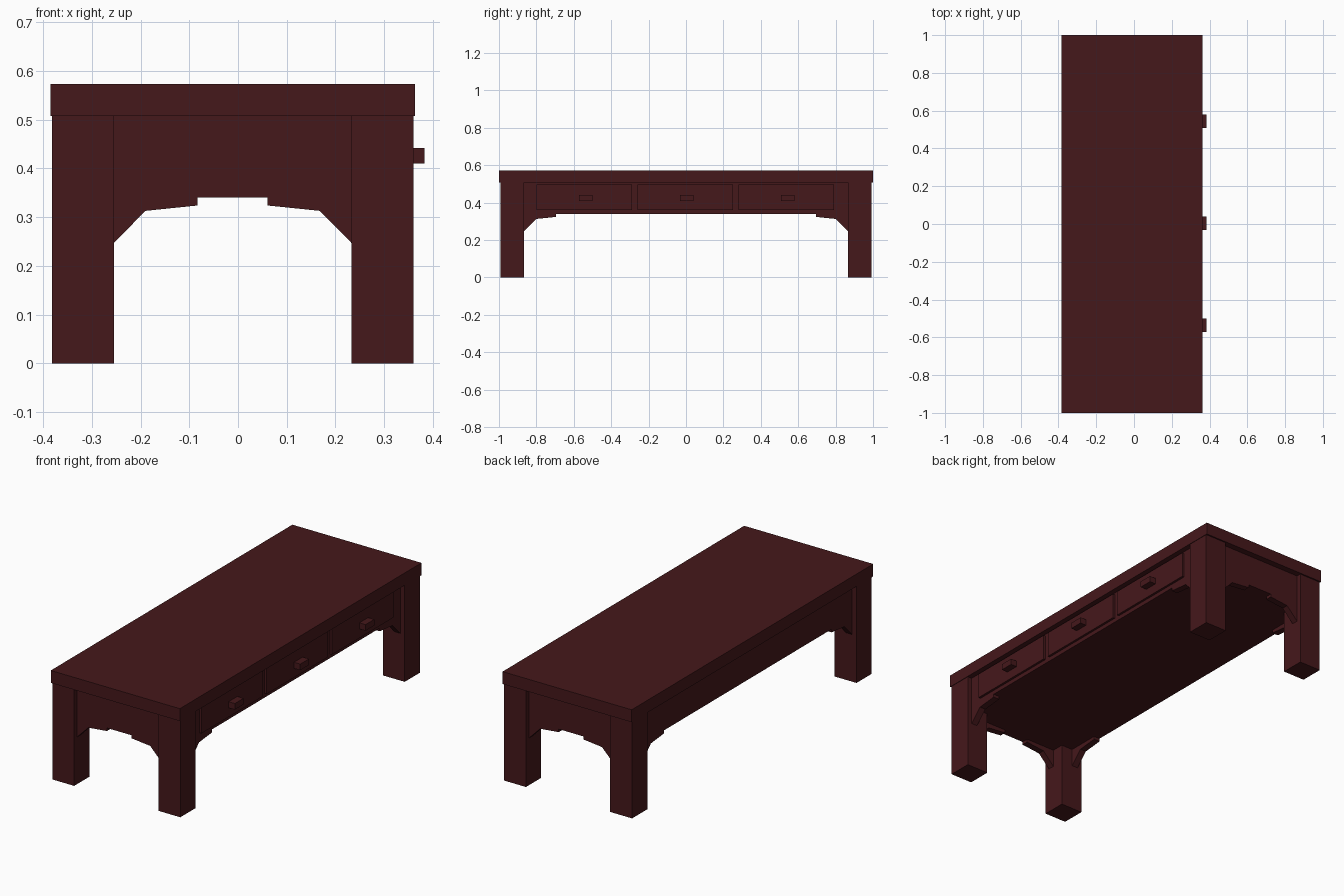
import bpy

if "Cube" in bpy.data.objects:
    bpy.data.objects.remove(bpy.data.objects["Cube"])

mat = bpy.data.materials.new("dark_red_wood")
mat.diffuse_color = (0.06, 0.009, 0.011, 1)
mat.use_nodes = True
mat.node_tree.nodes["Principled BSDF"].inputs["Base Color"].default_value = mat.diffuse_color

CX = -0.011                    # centre of the table body (pulls stick out on +x)
LEG_X, LEG_Y = 0.371, 0.992    # outer faces of legs, from body centre
IN_X, IN_Y = 0.244, 0.866      # inner faces of legs
RECESS, THICK = 0.025, 0.035   # apron set-back and bracket thickness
APRON_Z, TOP_Z = 0.34, 0.508


def mesh_object(name, verts, faces):
    mesh = bpy.data.meshes.new(name)
    mesh.from_pydata(verts, [], faces)
    mesh.materials.append(mat)
    obj = bpy.data.objects.new(name, mesh)
    bpy.context.collection.objects.link(obj)
    return obj


def box(name, x, y, z):
    verts = [(a, b, c) for a in x for b in y for c in z]
    faces = [(0, 1, 3, 2), (4, 6, 7, 5), (0, 4, 5, 1),
             (2, 3, 7, 6), (0, 2, 6, 4), (1, 5, 7, 3)]
    return mesh_object(name, verts, faces)


def mirror_four(obj):
    # mirror a +x +y part to all four corners about the body centre
    obj.location.x = CX
    pivot = bpy.data.objects.get("body_centre")
    mod = obj.modifiers.new("mirror", "MIRROR")
    mod.use_axis = (True, True, False)
    mod.mirror_object = pivot


pivot = bpy.data.objects.new("body_centre", None)
pivot.location.x = CX
pivot.hide_render = True
bpy.context.collection.objects.link(pivot)

# Table top
box("table_top", (CX - 0.374, CX + 0.374), (-1, 1), (TOP_Z, 0.573))

# Legs
mirror_four(box("legs", (IN_X, LEG_X), (IN_Y, LEG_Y), (0, TOP_Z)))

# Closed drawer case: one cross of two boxes fitting between the legs
ax, ay = LEG_X - RECESS, LEG_Y - RECESS
box("drawer_case", (CX - ax, CX + ax), (-IN_Y, IN_Y), (APRON_Z, TOP_Z))
for name, s in (("front_apron", -1), ("back_apron", 1)):
    box(name, (CX - IN_X, CX + IN_X), sorted((s * IN_Y, s * ay)), (APRON_Z, TOP_Z))

# Corner brackets: (distance from leg, height)
profile = [(0, 0.34), (0, 0.247), (0.065, 0.313), (0.172, 0.324), (0.172, 0.34)]
n = len(profile)
faces = [tuple(range(n)), tuple(range(2 * n - 1, n - 1, -1))]
faces += [(i, i + n, (i + 1) % n + n, (i + 1) % n) for i in range(n)]
end_verts = [(IN_X - d, y, z) for y in (ay, ay - THICK) for d, z in profile]
side_verts = [(x, IN_Y - d, z) for x in (ax - THICK, ax) for d, z in profile]
mirror_four(mesh_object("end_brackets", end_verts, faces))
mirror_four(mesh_object("side_brackets", side_verts, faces))

# Drawer fronts and pulls on the +x side
face_x = CX + ax
for i in (-1, 0, 1):
    y = i * 0.54 - 0.004
    box("drawer_front", (face_x - 0.01, face_x + 0.012),
        (y - 0.254, y + 0.254), (0.362, 0.498))
    py = i * 0.541 + 0.004
    box("drawer_pull", (face_x, 0.383), (py - 0.036, py + 0.036), (0.41, 0.442))

# Consistent outward normals
import bmesh
for obj in bpy.context.collection.objects:
    if obj.type == "MESH":
        bm = bmesh.new()
        bm.from_mesh(obj.data)
        bmesh.ops.recalc_face_normals(bm, faces=bm.faces)
        bm.to_mesh(obj.data)
        bm.free()
